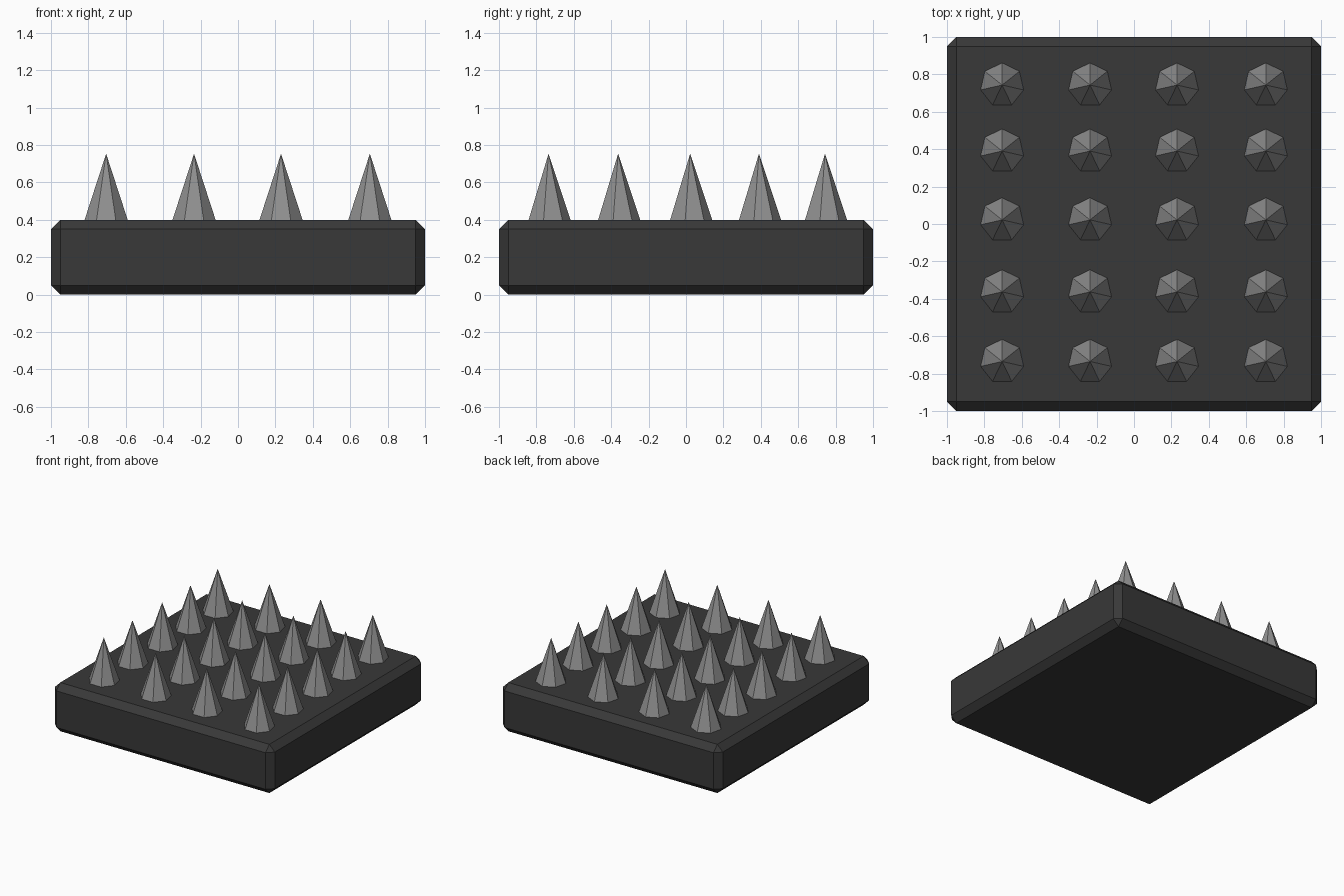
import bpy

if "Cube" in bpy.data.objects:
    bpy.data.objects.remove(bpy.data.objects["Cube"])


def material(name, value):
    m = bpy.data.materials.new(name)
    m.diffuse_color = (value, value, value, 1)
    m.use_nodes = True
    m.node_tree.nodes["Principled BSDF"].inputs["Base Color"].default_value = m.diffuse_color
    return m


dark = material("dark_base", 0.04)
grey = material("grey_metal", 0.28)

# Chamfered slab
bpy.ops.mesh.primitive_cube_add(size=1, location=(0, 0, 0.2))
base = bpy.context.object
base.name = "base_plate"
base.scale = (2, 2, 0.4)
bpy.ops.object.transform_apply(location=False, rotation=False, scale=True)
base.data.materials.append(dark)
bevel = base.modifiers.new("chamfer", 'BEVEL')
bevel.width = 0.05
bevel.segments = 1

# Grid of seven-sided spikes, one point towards +y
TOP, HEIGHT, RADIUS = 0.4, 0.353, 0.118
columns = (-0.705, -0.235, 0.23, 0.705)
rows = (-0.735, -0.363, 0.022, 0.39, 0.743)
spike_mesh = None
for r, y in enumerate(rows):
    for c, x in enumerate(columns):
        if spike_mesh is None:
            bpy.ops.mesh.primitive_cone_add(vertices=7, radius1=RADIUS, radius2=0,
                                            depth=HEIGHT, end_fill_type='NOTHING')
            spike = bpy.context.object
            spike_mesh = spike.data
            spike_mesh.materials.append(grey)
        else:
            spike = bpy.data.objects.new("spike", spike_mesh)
            bpy.context.collection.objects.link(spike)
        spike.name = f"spike_{r + 1}_{c + 1}"
        spike.location = (x, y, TOP + HEIGHT / 2)
